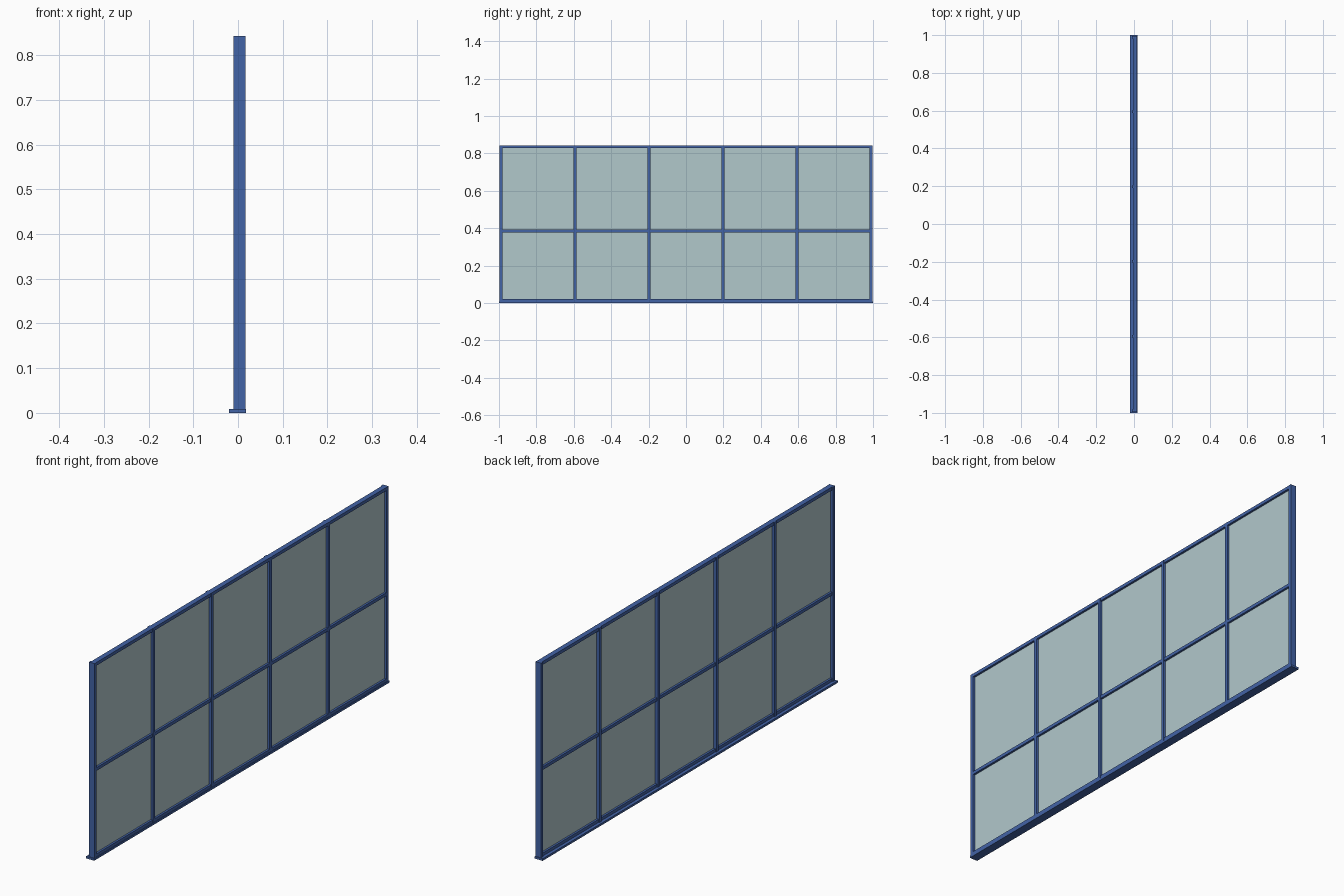
import bpy

cube = bpy.data.objects.get("Cube")
if cube:
    bpy.data.objects.remove(cube)


def material(name, rgb, alpha=1.0):
    m = bpy.data.materials.new(name)
    m.use_nodes = True
    m.diffuse_color = (*rgb, alpha)
    node = m.node_tree.nodes["Principled BSDF"]
    node.inputs["Base Color"].default_value = (*rgb, 1)
    node.inputs["Alpha"].default_value = alpha
    return m


blue = material("blue frame", (0.055, 0.125, 0.38))
glass = material("pale glass", (0.44, 0.58, 0.60), 0.8)


def box(name, mat, x, y, z):
    """Box spanning the given (low, high) range on each axis."""
    bpy.ops.mesh.primitive_cube_add(size=1)
    ob = bpy.context.object
    ob.name = name
    ob.location = [(a + b) / 2 for a, b in (x, y, z)]
    ob.scale = [b - a for a, b in (x, y, z)]
    bpy.ops.object.transform_apply(location=True, scale=True)
    ob.data.materials.append(mat)
    return ob


TOP, BAYS, END = 0.843, 5, 0.989
BAR = 0.007                      # half width of the bars
FRONT, BACK, CAP = 0.017, -0.006, -0.01
posts = [-END + 2 * END * i / BAYS for i in range(BAYS + 1)]
rails = [0.015, 0.385, TOP - BAR]

# sill
box("sill", blue, (-0.02, 0.018), (-1, 1), (0, 0.009))

# upright posts, each with a thin cover strip on the back
for i, y in enumerate(posts):
    box(f"post_{i}", blue, (BACK, FRONT), (y - BAR, y + BAR), (0.009, TOP))
    box(f"cover_strip_{i}", blue, (CAP, BACK), (y - BAR, y + BAR), (0.009, TOP))

# rails and panes between neighbouring posts
for i, (a, b) in enumerate(zip(posts, posts[1:])):
    span = (a + BAR, b - BAR)
    for name, z in zip(("bottom", "middle", "top"), rails):
        box(f"{name}_rail_{i}", blue, (BACK, FRONT - 0.001), span, (z - BAR, z + BAR))
    for name, low, high in zip(("lower", "upper"), rails, rails[1:]):
        box(f"{name}_pane_{i}", glass, (0.003, 0.007), span, (low + BAR, high - BAR))
